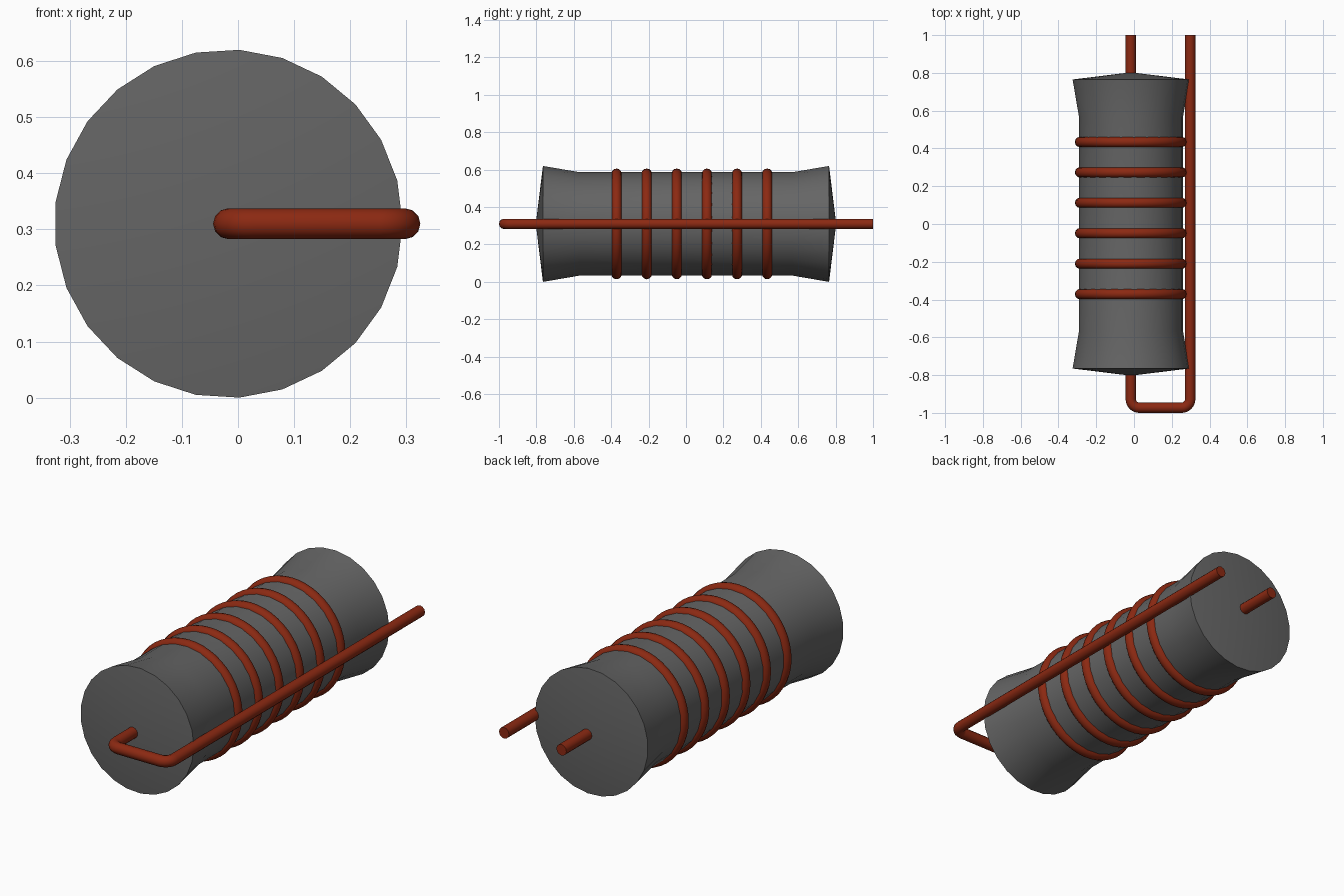
import bpy, bmesh, math
from mathutils import Vector, Matrix

if "Cube" in bpy.data.objects:
    bpy.data.objects.remove(bpy.data.objects["Cube"], do_unlink=True)

AXIS_X, AXIS_Z = -0.017, 0.31   # centre line of the core
WIRE_R = 0.0275                 # wire thickness radius
SIDES = 25


def material(name, rgb):
    m = bpy.data.materials.new(name)
    m.use_nodes = True
    m.diffuse_color = (*rgb, 1)
    bsdf = next(n for n in m.node_tree.nodes if n.type == 'BSDF_PRINCIPLED')
    bsdf.inputs["Base Color"].default_value = (*rgb, 1)
    return m


grey = material("dark grey", (0.13, 0.13, 0.13))
copper = material("copper red", (0.26, 0.022, 0.006))


def finish(ob, name, mat, angle):
    ob.name = name
    ob.data.materials.clear()
    ob.data.materials.append(mat)
    bpy.ops.object.select_all(action='DESELECT')
    ob.select_set(True)
    bpy.context.view_layer.objects.active = ob
    bpy.ops.object.shade_smooth_by_angle(angle=math.radians(angle))


# Flared core: (y, radius) profile turned around the y axis, with shallow conical ends
profile = [(-0.765, 0.3105), (-0.57, 0.277), (0.57, 0.277), (0.765, 0.3105)]
bm = bmesh.new()
loops = []
for y, r in profile:
    loops.append([bm.verts.new((AXIS_X + r * math.cos(a), y, AXIS_Z + r * math.sin(a)))
                  for a in (2 * math.pi * i / SIDES for i in range(SIDES))])
tips = [bm.verts.new((AXIS_X, y, AXIS_Z)) for y in (-0.803, 0.803)]
for i in range(SIDES):
    j = (i + 1) % SIDES
    for a, b in zip(loops, loops[1:]):
        bm.faces.new((a[i], a[j], b[j], b[i]))
    bm.faces.new((loops[0][j], loops[0][i], tips[0]))
    bm.faces.new((loops[-1][i], loops[-1][j], tips[1]))
bmesh.ops.recalc_face_normals(bm, faces=bm.faces)
mesh = bpy.data.meshes.new("core")
bm.to_mesh(mesh)
bm.free()
core = bpy.data.objects.new("core", mesh)
bpy.context.collection.objects.link(core)
finish(core, "core", grey, 30)

# Six wire windings around the waist
for k in range(6):
    bpy.ops.mesh.primitive_torus_add(
        major_segments=48, minor_segments=12, major_radius=0.2685, minor_radius=WIRE_R,
        location=(AXIS_X, -0.371 + 0.161 * k, AXIS_Z), rotation=(math.pi / 2, 0, 0))
    finish(bpy.context.object, f"winding_{k + 1}", copper, 40)

# Lead wire: through the core, round the front, and back along the left side
FRONT_Y, SIDE_X, BEND = -0.9725, 0.2975, 0.045
path = [(AXIS_X, 1.0)]
for cx, start in ((AXIS_X + BEND, 180), (SIDE_X - BEND, 270)):
    for s in range(7):
        a = math.radians(start + 15 * s)
        path.append((cx + BEND * math.cos(a), FRONT_Y + BEND + BEND * math.sin(a)))
path.append((SIDE_X, 1.0))

curve = bpy.data.curves.new("lead_wire", 'CURVE')
curve.dimensions = '3D'
curve.bevel_depth = WIRE_R
curve.bevel_resolution = 4
curve.use_fill_caps = True
spline = curve.splines.new('POLY')
spline.points.add(len(path) - 1)
for p, (x, y) in zip(spline.points, path):
    p.co = (x, y, AXIS_Z, 1)
lead = bpy.data.objects.new("lead_wire", curve)
bpy.context.collection.objects.link(lead)
bpy.ops.object.select_all(action='DESELECT')
lead.select_set(True)
bpy.context.view_layer.objects.active = lead
bpy.ops.object.convert(target='MESH')
finish(bpy.context.object, "lead_wire", copper, 40)
